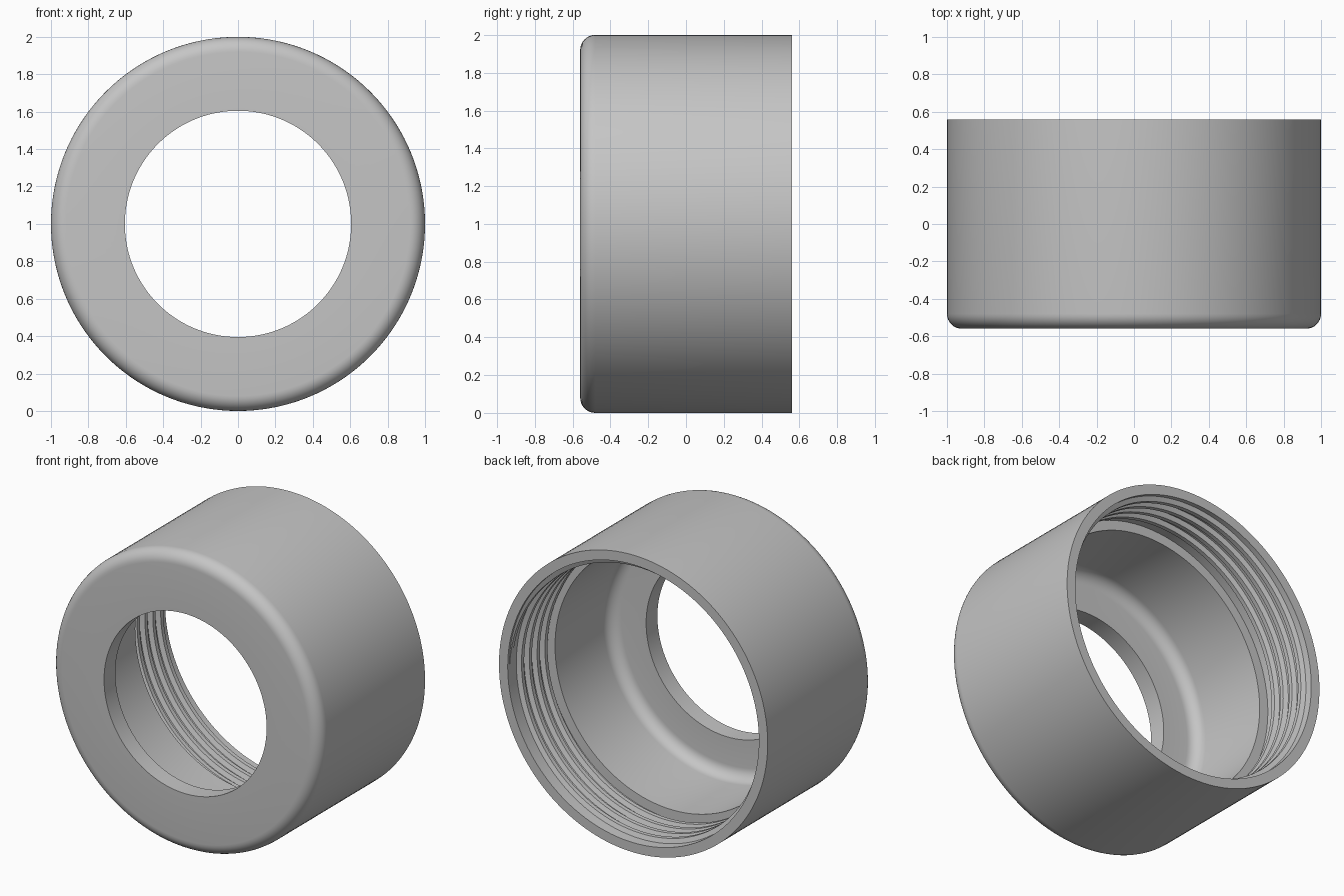
import bpy, bmesh
from math import sin, cos, pi, radians
from mathutils import Vector, Matrix

cube = bpy.data.objects.get("Cube")
if cube:
    bpy.data.objects.remove(cube)

HALF = 0.56          # half depth along y
OUTER = 1.0
HOLE = 0.605
BORE = 0.87          # plain bore behind the front wall
SOCKET = 0.935       # wider threaded socket at the back
FLOOR = -HALF + 0.12
STEP = 0.15          # where the socket meets the bore
FILLET = 0.08
PITCH = 0.083
CENTRE = Vector((0, 0, 1))

grey = bpy.data.materials.new("plain grey")
grey.use_nodes = True
colour = (0.56, 0.56, 0.56, 1)
grey.diffuse_color = colour
grey.node_tree.nodes["Principled BSDF"].inputs["Base Color"].default_value = colour


def finish(bm, name):
    bmesh.ops.recalc_face_normals(bm, faces=bm.faces)
    mesh = bpy.data.meshes.new(name)
    bm.to_mesh(mesh)
    bm.free()
    mesh.materials.append(grey)
    obj = bpy.data.objects.new(name, mesh)
    bpy.context.collection.objects.link(obj)
    bpy.ops.object.select_all(action='DESELECT')
    obj.select_set(True)
    bpy.context.view_layer.objects.active = obj
    bpy.ops.object.shade_smooth_by_angle(angle=radians(30))
    return obj


def fillet(radius, y):
    """Quarter round from the flat wall at y out to the given radius."""
    steps = 8
    return [(radius - FILLET + FILLET * sin(i / steps * pi / 2),
             y + FILLET - FILLET * cos(i / steps * pi / 2))
            for i in range(steps + 1)]


# Ring body: closed (radius, y) section spun about the y axis
section = [(HOLE, -HALF)] + fillet(OUTER, -HALF)
section += [(OUTER, HALF), (SOCKET, HALF), (SOCKET, STEP), (BORE, STEP)]
section += fillet(BORE, FLOOR)[::-1] + [(HOLE, FLOOR)]

bm = bmesh.new()
verts = [bm.verts.new((r, y, 1)) for r, y in section]
edges = [bm.edges.new((v, verts[i - 1])) for i, v in enumerate(verts)]
bmesh.ops.spin(bm, geom=verts + edges, cent=CENTRE, axis=(0, 1, 0),
               angle=2 * pi, steps=144, use_merge=True)
bmesh.ops.remove_doubles(bm, verts=bm.verts, dist=0.0001)
finish(bm, "ring_body")

# Inner thread: a trapezoid ridge swept along a helix, fading at both ends
TURNS, PER_TURN = 4.2, 120
count = int(TURNS * PER_TURN)
bm = bmesh.new()
rings = []
for i in range(count + 1):
    angle = 2 * pi * i / PER_TURN
    y = HALF - 0.035 - PITCH * i / PER_TURN
    fade = min(1, i / 15, (count - i) / 15)
    crest = SOCKET - 0.03 * fade
    ring = [(SOCKET + 0.01, 0.03), (crest, 0.014),
            (crest, -0.014), (SOCKET + 0.01, -0.03)]
    rings.append([bm.verts.new((r * cos(angle), y + dy, 1 + r * sin(angle)))
                  for r, dy in ring])
for a, b in zip(rings, rings[1:]):
    for k in range(4):
        n = (k + 1) % 4
        bm.faces.new((a[k], a[n], b[n], b[k]))
bm.faces.new(rings[0])
bm.faces.new(rings[-1])
finish(bm, "inner_thread")
